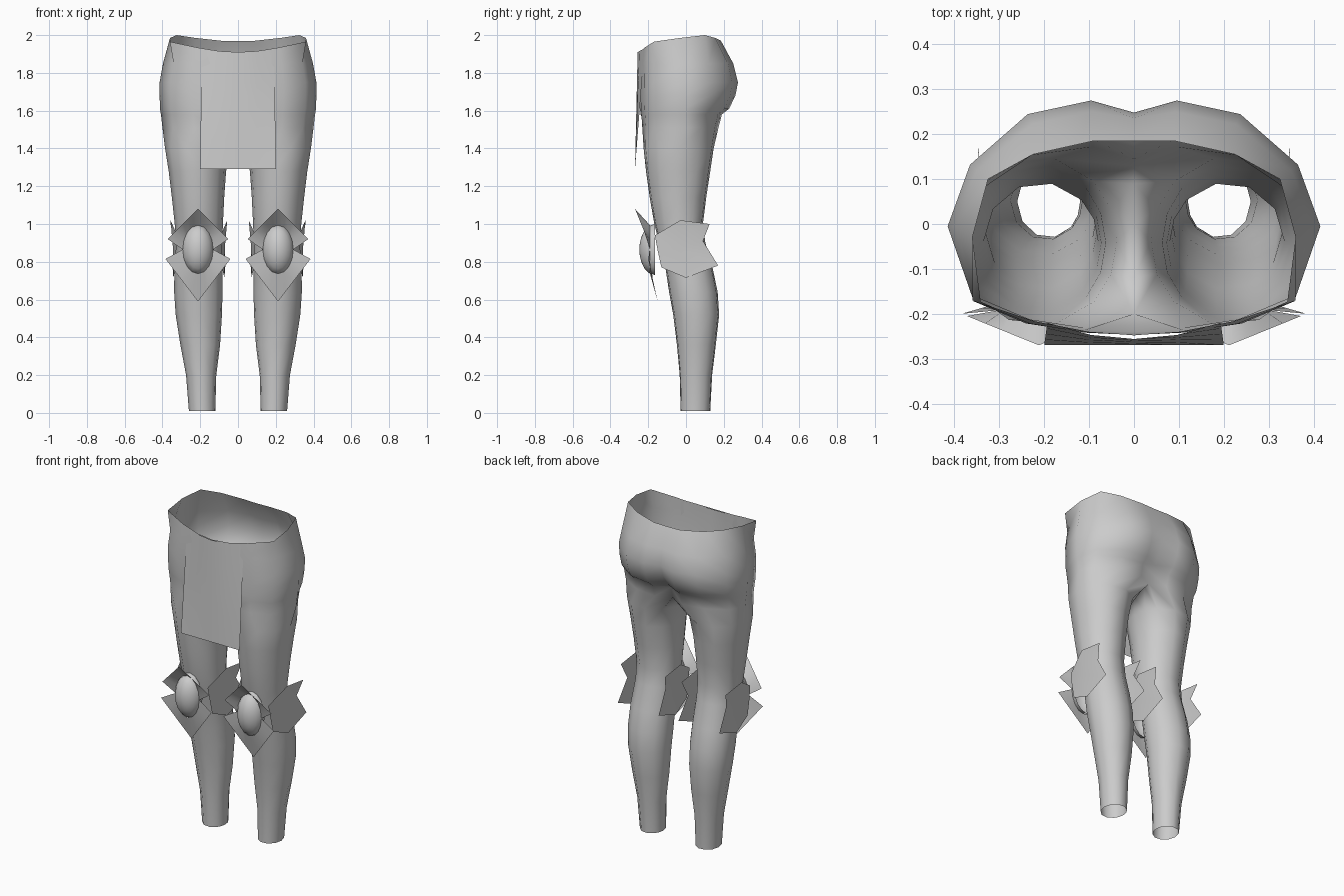
import bpy, bmesh, math

if "Cube" in bpy.data.objects:
    bpy.data.objects.remove(bpy.data.objects["Cube"])

grey = bpy.data.materials.new("plain_grey")
grey.diffuse_color = (0.6, 0.6, 0.6, 1)
grey.use_nodes = True
grey.node_tree.nodes["Principled BSDF"].inputs["Base Color"].default_value = grey.diffuse_color


def make(name, bm, angle, mirror=True):
    """Turn a bmesh into a shaded object, optionally mirrored across x."""
    bmesh.ops.recalc_face_normals(bm, faces=bm.faces)
    me = bpy.data.meshes.new(name)
    bm.to_mesh(me)
    bm.free()
    me.materials.append(grey)
    ob = bpy.data.objects.new(name, me)
    bpy.context.collection.objects.link(ob)
    if mirror:
        mod = ob.modifiers.new("mirror", 'MIRROR')
        mod.use_clip = True
        mod.merge_threshold = 0.002
    bpy.ops.object.select_all(action='DESELECT')
    ob.select_set(True)
    bpy.context.view_layer.objects.active = ob
    bpy.ops.object.shade_smooth_by_angle(angle=math.radians(angle))
    return ob


def strip(bm, a, b, closed=False):
    """Bridge two vertex rows with quads."""
    n = len(a)
    for i in range(n if closed else n - 1):
        j = (i + 1) % n
        bm.faces.new((a[i], a[j], b[j], b[i]))


def row(bm, pts):
    return [bm.verts.new(p) for p in pts]


# ---- legs and hips: one open shell, half modelled then mirrored ----
# leg sections: z, inner x, outer x, front y, back y
LEG = [(0.01, .12, .26, -.03, .13), (0.2, .115, .275, -.035, .14),
       (0.36, .095, .305, -.05, .16), (0.52, .085, .33, -.07, .178),
       (0.64, .082, .338, -.092, .17), (0.76, .083, .337, -.11, .145),
       (0.9, .083, .33, -.145, .105), (1.0, .08, .335, -.17, .092),
       (1.14, .073, .35, -.195, .11), (1.28, .063, .367, -.215, .132),
       (1.4, .038, .386, -.228, .15)]
ANGLES = [-135 + 33.75 * i for i in range(9)] + [157.5, 180, 202.5]
# hip outline from front centre round to back centre, as fractions
HIP = [(0, -1), (.27, -.98), (.58, -.9), (.86, -.7), (1, -.02),
       (.88, .48), (.57, .89), (.23, 1)]
# hip sections: z, half width, front y, back y, back y in the cleft
HIPS = [(1.51, .4, -.236, .172, .13), (1.58, .408, -.241, .19, .145),
        (1.61, .413, -.243, .228, .18), (1.68, .415, -.245, .262, .225),
        (1.75, .415, -.246, .275, .248), (1.85, .397, -.247, .25, .235)]
WAIST = [(0, -.248, 1.91), (.1, -.24, 1.915), (.22, -.217, 1.935), (.36, -.17, 1.965),
         (.36, -.03, 1.985), (.325, .1, 2.0), (.225, .155, 1.985),
         (.09, .185, 1.97), (0, .185, 1.968)]

bm = bmesh.new()
prev = None
for z, x0, x1, y0, y1 in LEG:
    ring = row(bm, [((x0 + x1) / 2 + (x1 - x0) / 2 * math.cos(math.radians(a)),
                     (y0 + y1) / 2 + (y1 - y0) / 2 * math.sin(math.radians(a)),
                     z) for a in ANGLES])
    if prev:
        strip(bm, prev, ring, True)
    prev = ring
for k, (z, w, yf, yb, cleft) in enumerate(HIPS):
    pts = [(u * w, v * (yb if v > 0 else -yf), z) for u, v in HIP] + [(0, cleft, z)]
    if k == 0:  # the inner side of the thigh closes onto the crotch seam
        pts[0] = (0, -.2, 1.5)
        ring = row(bm, pts + [(0, .09, 1.51), (0, 0, 1.48), (0, -.12, 1.47)])
        strip(bm, prev, ring, True)
        prev = ring[:9]
    else:
        ring = row(bm, pts)
        strip(bm, prev, ring)
        prev = ring
strip(bm, prev, row(bm, WAIST))
make("legs_and_hips", bm, 70)

# ---- front cloth panel: curved at the waist, flat at the hem ----
bm = bmesh.new()
prev = None
for k in range(5):
    t = k / 4
    r = row(bm, [(x * (.193 + .007 * t), (-.256 + .036 * x * x) * (1 - t) - .27 * t,
                  1.91 + .02 * x * x * (1 - t) - .62 * t)
                 for x in (-1, -.5, 0, .5, 1)])
    if prev:
        strip(bm, prev, r)
    prev = r
make("front_cloth", bm, 40, False)

# ---- knee guards ----
KX = .212


def dome_point(a, r):
    """Point on the knee dome: a = angle in the front plane, r = 0..1 from centre."""
    return (KX + .085 * r * math.cos(a), -.165 - .082 * math.sqrt(max(0, 1 - r * r)),
            .865 + .135 * r * math.sin(a))


bm = bmesh.new()
N = 16
prev = None
for r in (1, .92, .75, .5, .25):
    ring = row(bm, [dome_point(2 * math.pi * i / N, r) for i in range(N)])
    if prev:
        strip(bm, prev, ring, True)
    prev = ring
tip = bm.verts.new(dome_point(0, 0))
for i in range(N):
    bm.faces.new((prev[i], prev[(i + 1) % N], tip))
make("knee_dome", bm, 60)


def flare(name, corner, point, start):
    """Pointed half collar around the dome, from corner to tip to corner."""
    bm = bmesh.new()
    inner, outer = [], []
    for i in range(9):
        t = abs(i - 4) / 4
        inner.append(dome_point(start + math.pi * i / 8, .95))
        p = [a + (b - a) * t for a, b in zip(point, corner)]
        side = math.cos(start + math.pi * i / 8)
        outer.append((KX + math.copysign(p[0], side) if i != 4 else KX, p[1], p[2]))
    strip(bm, row(bm, inner), row(bm, outer))
    make(name, bm, 40)


flare("knee_upper_flare", (.16, -.205, .92), (0, -.27, 1.08), 0)
flare("knee_lower_flare", (.172, -.2, .815), (0, -.15, .59), math.pi)

# spiked plates either side of each knee: (distance from knee centre, y, z)
WING = [[(.115, -.165, .94), (.12, -.15, .86), (.122, -.13, .77)],
        [(.15, -.03, 1.02), (.137, -.03, .87), (.135, 0, .715)],
        [(.15, .125, 1.0), (.13, .09, .91), (.14, .17, .78)]]
for name, s in (("outer_knee_plate", 1), ("inner_knee_plate", -1)):
    bm = bmesh.new()
    cols = [row(bm, [(.207 + s * d, y, z) for d, y, z in col]) for col in WING]
    strip(bm, cols[0], cols[1])
    strip(bm, cols[1], cols[2])
    make(name, bm, 40)
